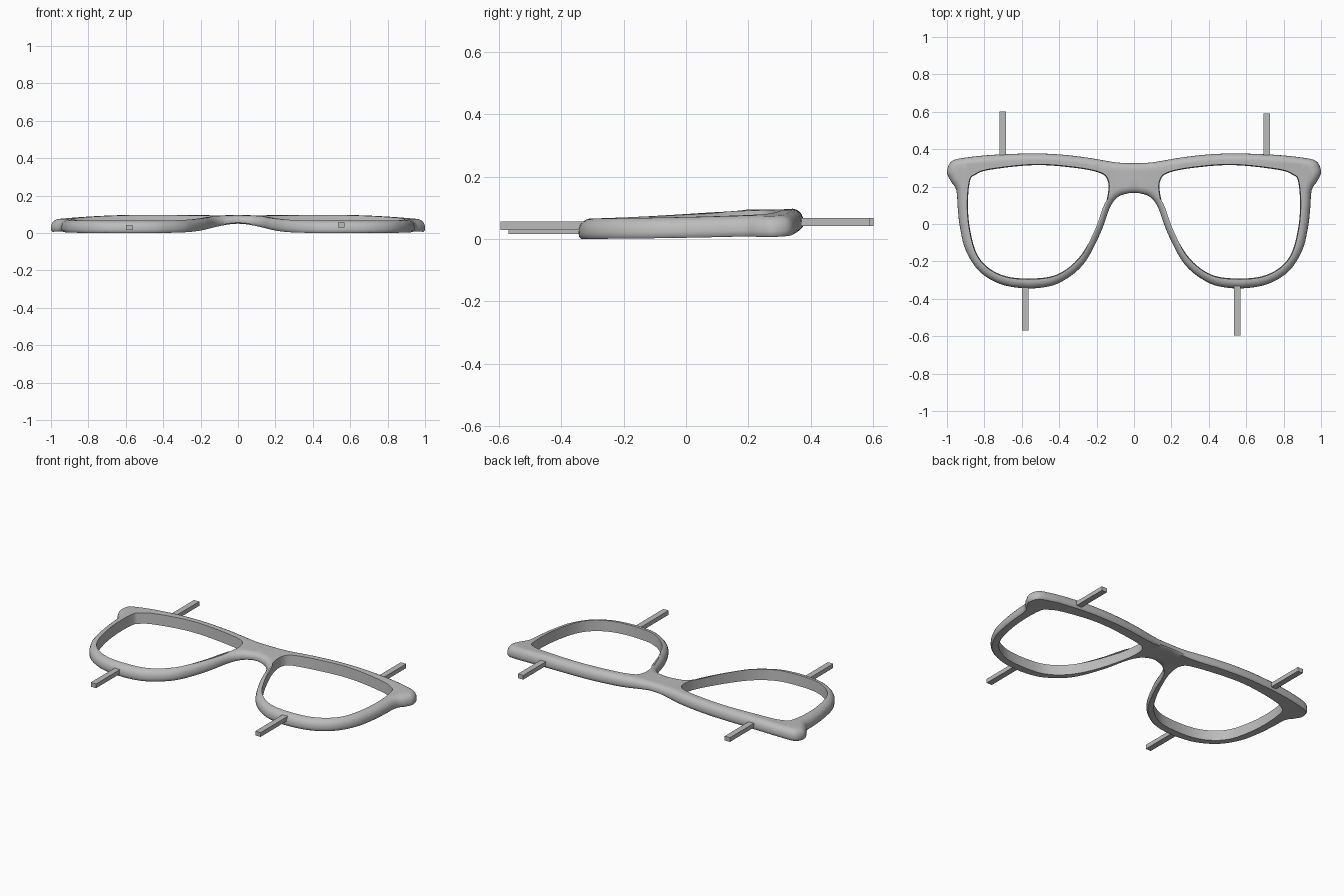
import bpy, bmesh, math
from mathutils import Vector

cube = bpy.data.objects.get("Cube")
if cube:
    bpy.data.objects.remove(cube)

grey = bpy.data.materials.new("plain_grey")
grey.use_nodes = True
colour = (0.5, 0.5, 0.5, 1)
grey.diffuse_color = colour
grey.node_tree.nodes["Principled BSDF"].inputs["Base Color"].default_value = colour

# Right half of the outer outline, from the top of the bridge round to its underside
OUTER = [(0, .325), (.1, .33), (.25, .355), (.4, .372), (.55, .377), (.75, .37),
         (.9, .355), (.975, .335), (1, .28), (.98, .23), (.95, .18), (.942, .08),
         (.93, -.02), (.9, -.14), (.83, -.25), (.73, -.315), (.62, -.341), (.5, -.341),
         (.39, -.31), (.27, -.215), (.18, -.05), (.128, .09), (.085, .145), (.04, .162),
         (0, .167)]
# Right lens opening
HOLE = [(.877, .23), (.85, .262), (.77, .29), (.53, .315), (.315, .3), (.18, .272),
        (.14, .23), (.14, .16), (.165, .07), (.225, -.07), (.3, -.187), (.395, -.262),
        (.5, -.289), (.66, -.285), (.77, -.24), (.84, -.16), (.877, -.027), (.888, .107)]
THICK = .065


def smooth_loop(points, steps=5):
    """Closed Catmull-Rom curve through the points."""
    p = [Vector(q) for q in points]
    n = len(p)
    out = []
    for i in range(n):
        a, b, c, d = (p[(i + k) % n] for k in (-1, 0, 1, 2))
        for s in range(steps):
            t = s / steps
            out.append(b + (c - a) * t / 2 + (a - b * 2.5 + c * 2 - d / 2) * t * t
                       + (b * 3 - a - c * 3 + d) * t ** 3 / 2)
    return out


def offset(loop, distance):
    """Move a clockwise loop towards its inside."""
    n = len(loop)
    result = []
    for i, p in enumerate(loop):
        along = (loop[(i + 1) % n] - loop[i - 1]).normalized()
        result.append(p + Vector((along.y, -along.x)) * distance)
    return result


def clockwise(loop):
    area = sum(loop[i - 1].cross(loop[i]) for i in range(len(loop)))
    return loop if area < 0 else loop[::-1]


def wall(bm, loop, profile):
    """Stack offset rings into a wall; return the edges of its first and last ring."""
    rings = [[bm.verts.new((p.x, p.y, h)) for p in offset(loop, inset)]
             for inset, h in profile]
    n = len(loop)
    for low, high in zip(rings, rings[1:]):
        for i in range(n):
            bm.faces.new((low[i - 1], low[i], high[i], high[i - 1]))
    return [[bm.edges.get((r[i - 1], r[i])) for i in range(n)]
            for r in (rings[0], rings[-1])]


def bend(co):
    """Arch the flat frame: raised browline, thin high bridge, drooping ends."""
    x = abs(co.x)
    back = min(max((co.y + .35) / .7, 0), 1)
    bridge = math.exp(-(x / .13) ** 2)
    droop = .025 * max(0, (x - .5) / .5) ** 2 * back
    base = .033 * back ** 1.3 - droop
    base += (.05 - base) * bridge
    return base + co.z * (1 - .3 * bridge)


def finish(obj):
    obj.data.materials.append(grey)
    bpy.context.collection.objects.link(obj)


# Eyeglass front: rounded outer wall, near-vertical lens openings, flat caps
bm = bmesh.new()
mirrored = [(-x, y) for x, y in OUTER[-2:0:-1]]
outer = clockwise(smooth_loop(OUTER + mirrored))
round_over = [(.008, 0), (.001, .008), (0, .02), (.001, .034), (.006, .047),
              (.014, .056), (.024, .062), (.034, THICK)]
caps = [wall(bm, outer, round_over)]
for side in (-1, 1):
    hole = clockwise(smooth_loop([(x * side, y) for x, y in HOLE]))
    caps.append(wall(bm, hole, [(0, 0), (-.004, THICK)]))
for level in (0, 1):
    edges = [e for pair in caps for e in pair[level]]
    bmesh.ops.triangle_fill(bm, edges=edges, use_beauty=True)

# Slice the caps finely so that they bend smoothly
for axis, reach in ((Vector((1, 0, 0)), 1), (Vector((0, 1, 0)), .4)):
    count = round(reach / .04)
    for i in range(-count, count + 1):
        bmesh.ops.bisect_plane(bm, geom=bm.verts[:] + bm.edges[:] + bm.faces[:],
                               plane_co=axis * i * .04, plane_no=axis, dist=.0005)
for v in bm.verts:
    v.co.z = bend(v.co)
bmesh.ops.recalc_face_normals(bm, faces=bm.faces)
mesh = bpy.data.meshes.new("eyeglass_front")
bm.to_mesh(mesh)
bm.free()
frame = bpy.data.objects.new("eyeglass_front", mesh)
finish(frame)
bpy.ops.object.select_all(action='DESELECT')
frame.select_set(True)
bpy.context.view_layer.objects.active = frame
bpy.ops.object.shade_smooth_by_angle(angle=math.radians(40))


# Square pegs running out from the rims: name, x, y range, z centre
def peg(name, x, y_start, y_end, z):
    bm = bmesh.new()
    bmesh.ops.create_cube(bm, size=1)
    for v in bm.verts:
        v.co = Vector((x + v.co.x * .036, (y_start + y_end) / 2 + v.co.y * (y_end - y_start),
                       z + v.co.z * .026))
    mesh = bpy.data.meshes.new(name)
    bm.to_mesh(mesh)
    bm.free()
    finish(bpy.data.objects.new(name, mesh))


peg("front_left_peg", .552, -.595, -.32, .043)
peg("front_right_peg", -.582, -.57, -.32, .029)
peg("back_left_peg", .71, .345, .59, .055)
peg("back_right_peg", -.702, .345, .602, .055)
